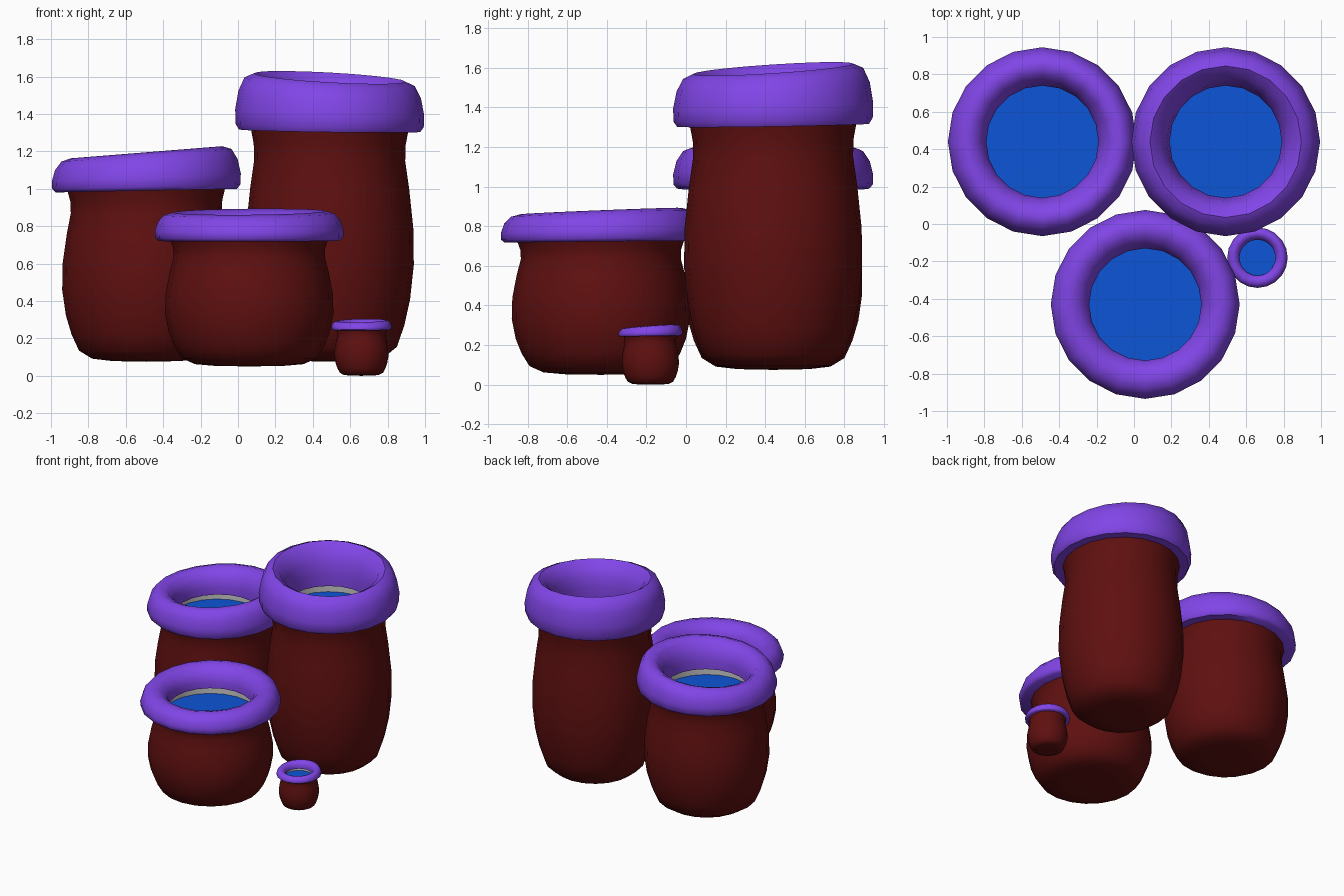
import bpy, bmesh, math

if "Cube" in bpy.data.objects:
    bpy.data.objects.remove(bpy.data.objects["Cube"])

SIDES = 20


def material(name, rgb):
    m = bpy.data.materials.new(name)
    m.diffuse_color = (*rgb, 1)
    m.use_nodes = True
    m.node_tree.nodes["Principled BSDF"].inputs["Base Color"].default_value = m.diffuse_color
    return m


CLAY = material("dark_red_clay", (0.115, 0.005, 0.005))
GLAZE = material("purple_glaze", (0.22, 0.06, 0.80))
LIQUID = material("blue_liquid", (0.004, 0.09, 0.68))


def lathe(name, profile, loc, mat=None, closed=False, shear=(0, 0)):
    """Spin (radius, z, tilt weight) points around a vertical axis."""
    bm = bmesh.new()
    rings = []
    for r, z, w in profile:
        if r == 0:
            rings.append([bm.verts.new((0, 0, z))] * SIDES)
            continue
        ring = []
        for i in range(SIDES):
            a = math.tau * i / SIDES
            x, y = r * math.cos(a), r * math.sin(a)
            ring.append(bm.verts.new((x, y, z + w * (shear[0] * x + shear[1] * y))))
        rings.append(ring)
    pairs = list(zip(rings, rings[1:]))
    if closed:
        pairs.append((rings[-1], rings[0]))
    for lo, hi in pairs:
        for i in range(SIDES):
            j = (i + 1) % SIDES
            bm.faces.new(dict.fromkeys((lo[i], lo[j], hi[j], hi[i])))
    if closed:
        bmesh.ops.recalc_face_normals(bm, faces=bm.faces)
    me = bpy.data.meshes.new(name)
    bm.to_mesh(me)
    bm.free()
    ob = bpy.data.objects.new(name, me)
    ob.location = (*loc, 0)
    bpy.context.collection.objects.link(ob)
    if mat:
        me.materials.append(mat)
    bpy.ops.object.select_all(action='DESELECT')
    bpy.context.view_layer.objects.active = ob
    ob.select_set(True)
    bpy.ops.object.shade_smooth_by_angle(angle=math.radians(50))
    return ob


# shared silhouettes: (radius, fraction of part height)
BODY = [(0, 0), (0.18, 0.004), (0.29, 0.018), (0.36, 0.065), (0.40, 0.16), (0.43, 0.27),
        (0.45, 0.42), (0.447, 0.58), (0.425, 0.75), (0.404, 0.87), (0.406, 0.94), (0.42, 1)]
RIM = [(0.30, 0), (0.30, 0.3), (0.315, 0.6), (0.355, 0.88), (0.405, 1), (0.455, 0.92),
       (0.488, 0.68), (0.505, 0.35), (0.503, 0.1), (0.485, 0)]

# name, centre, scale, floor z, rim bottom z, rim height, rim tilt
POTS = [
    ("back_left", (-0.49, 0.44), 1, 0.075, 0.99, 0.205, (0.08, 0.0)),
    ("back_right", (0.49, 0.44), 1, 0.075, 1.31, 0.285, (-0.055, 0.065)),
    ("front", (0.06, -0.43), 1, 0.05, 0.722, 0.155, (0.01, 0.04)),
    ("small", (0.66, -0.18), 0.32, 0.0, 0.245, 0.05, (0.02, 0.07)),
]

for name, loc, s, z0, z1, h, tilt in POTS:
    # clay body
    lathe(name + "_pot_body", [(r * s, z0 + t * (z1 - z0), t ** 8 * 0.25) for r, t in BODY],
          loc, CLAY, shear=tilt)
    # tilted glazed rim
    lathe(name + "_pot_rim", [(r * s, z1 + t * h, 0.25 + 0.75 * t) for r, t in RIM],
          loc, GLAZE, closed=True, shear=tilt)
    # bare inner wall
    lathe(name + "_pot_inner_wall", [(0.335 * s, z1, 0.25), (0.335 * s, z1 - 0.07 * s, 0)],
          loc, shear=tilt)
    # liquid surface
    lathe(name + "_pot_liquid", [(0.335 * s, z1 - 0.055 * s, 0), (0, z1 - 0.05 * s, 0)],
          loc, LIQUID)
